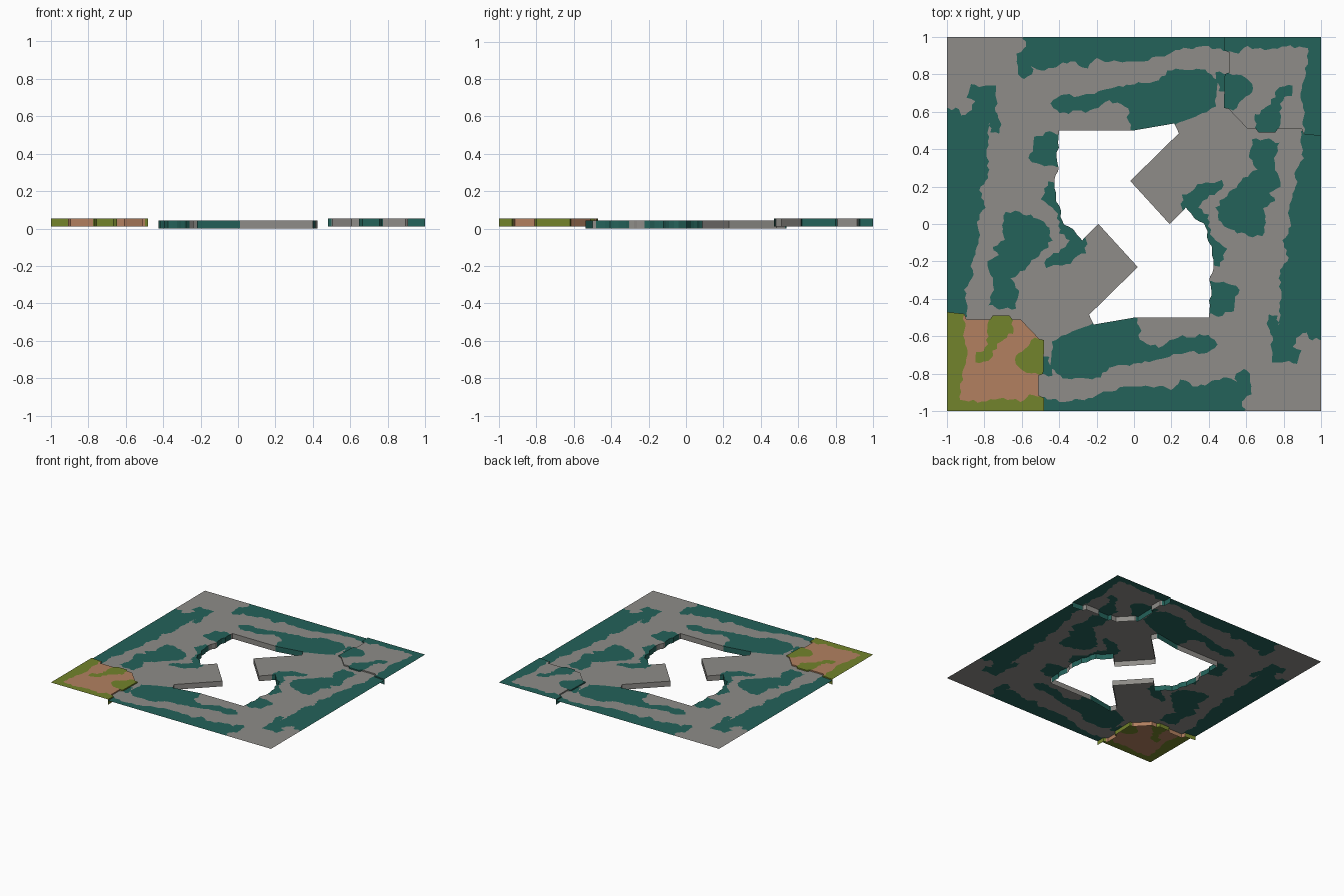
import bpy, random
from mathutils import Vector
from mathutils.geometry import delaunay_2d_cdt

if "Cube" in bpy.data.objects:
    bpy.data.objects.remove(bpy.data.objects["Cube"])

random.seed(4)
TOP, CORNER_TOP, DROP = 0.043, 0.053, 0.043


def material(name, rgb):
    m = bpy.data.materials.new(name)
    m.diffuse_color = (*rgb, 1)
    m.use_nodes = True
    m.node_tree.nodes["Principled BSDF"].inputs["Base Color"].default_value = m.diffuse_color
    return m


stone = material("grey stone", (0.271, 0.263, 0.246))
moss = material("teal growth", (0.0176, 0.122, 0.102))
clay = material("brown clay", (0.445, 0.216, 0.117))
grass = material("olive grass", (0.171, 0.227, 0.025))


def rough(pts, closed=True, amp=0.009, step=0.022):
    """Subdivide an outline and jitter it into a ragged natural edge."""
    out = []
    for i in range(len(pts) if closed else len(pts) - 1):
        a, b = Vector(pts[i]), Vector(pts[(i + 1) % len(pts)])
        n = max(1, round((b - a).length / step))
        side = Vector((a.y - b.y, b.x - a.x)).normalized()
        for k in range(n):
            p = a.lerp(b, k / n) + side * random.uniform(-amp, amp)
            out.append((max(-1, min(1, p.x)), max(-1, min(1, p.y))))
    return out


def turned(pts):
    """The map repeats itself when turned half way round."""
    return [(-x, -y) for x, y in pts]


def inside(p, poly):
    hit = False
    x, y = p
    for i in range(len(poly)):
        (x1, y1), (x2, y2) = poly[i - 1], poly[i]
        if (y1 > y) != (y2 > y) and x < (x2 - x1) * (y - y1) / (y2 - y1) + x1:
            hit = not hit
    return hit


# Central opening with its two straight ledges and one ragged bank per half
ledge = [(-0.40, 0.50), (0, 0.50), (0.215, 0.537), (0.24, 0.485), (-0.02, 0.23), (0.19, 0)]
bank = [(0.28, 0.09), (0.33, 0.03), (0.37, 0.0), (0.39, -0.04), (0.395, -0.09), (0.42, -0.12),
        (0.42, -0.24), (0.405, -0.30), (0.41, -0.36), (0.40, -0.48)]
half = ledge + rough(bank, closed=False, amp=0.006)
hole = half + turned(half)

# Raised corner outline
corner = [(-1, -0.47), (-0.905, -0.48), (-0.895, -0.51), (-0.77, -0.51), (-0.755, -0.49),
          (-0.665, -0.49), (-0.65, -0.51), (-0.605, -0.51), (-0.505, -0.615), (-0.48, -0.62),
          (-0.485, -0.80), (-0.51, -0.81), (-0.51, -0.915), (-0.48, -0.93), (-0.48, -1), (-1, -1)]

# Growth on the raised corner
corner_rim = rough([(-0.905, -0.44), (-0.91, -0.62), (-0.89, -0.70), (-0.915, -0.81), (-0.93, -0.94),
                    (-0.835, -0.95), (-0.72, -0.93), (-0.61, -0.945), (-0.56, -0.915), (-0.45, -0.92),
                    (-0.45, -1.1), (-1.1, -1.1), (-1.1, -0.44)])
corner_tongue = rough([(-0.77, -0.47), (-0.65, -0.47), (-0.65, -0.58), (-0.70, -0.61), (-0.75, -0.68),
                       (-0.78, -0.74), (-0.845, -0.74), (-0.84, -0.69), (-0.79, -0.66), (-0.78, -0.58)])
corner_side = rough([(-0.46, -0.60), (-0.46, -0.81), (-0.55, -0.80), (-0.62, -0.77), (-0.635, -0.70),
                     (-0.58, -0.67), (-0.55, -0.62)])

# Growth on the main ground (one half, the other is turned)
edge_strip = rough([(-1.1, 0.615), (-0.93, 0.615), (-0.92, 0.575), (-0.88, 0.595), (-0.85, 0.65),
                    (-0.895, 0.675), (-0.87, 0.74), (-0.74, 0.74), (-0.73, 0.665), (-0.745, 0.60),
                    (-0.71, 0.53), (-0.72, 0.49), (-0.76, 0.49), (-0.775, 0.55), (-0.78, 0.40),
                    (-0.78, 0.245), (-0.825, 0.18), (-0.79, 0.085), (-0.845, 0.01), (-0.825, -0.085),
                    (-0.87, -0.20), (-0.86, -0.27), (-0.905, -0.35), (-0.89, -0.50), (-1.1, -0.50)])
inner_patch = rough([(-0.685, 0.065), (-0.61, 0.065), (-0.515, 0.03), (-0.45, -0.02), (-0.44, -0.085),
                     (-0.475, -0.14), (-0.53, -0.18), (-0.585, -0.245), (-0.665, -0.29), (-0.62, -0.355),
                     (-0.63, -0.45), (-0.72, -0.45), (-0.775, -0.435), (-0.745, -0.33), (-0.78, -0.205),
                     (-0.72, -0.165), (-0.755, -0.12), (-0.69, -0.085), (-0.71, -0.005)])
upper_fringe = rough([(-0.53, 0.46), (-0.45, 0.49), (-0.37, 0.48), (-0.37, 0.31), (-0.50, 0.31),
                      (-0.56, 0.35), (-0.535, 0.41)])
lower_fringe = rough([(-0.46, 0.225), (-0.37, 0.225), (-0.34, 0.01), (-0.27, -0.06), (-0.25, -0.085),
                      (-0.26, -0.15), (-0.34, -0.205), (-0.47, -0.235), (-0.47, -0.18), (-0.385, -0.14),
                      (-0.34, -0.085), (-0.395, -0.05), (-0.41, 0.05), (-0.49, 0.13)])
back_strip = rough([(-0.61, 1.1), (-0.58, 0.95), (-0.62, 0.91), (-0.62, 0.80), (-0.585, 0.77),
                    (-0.54, 0.80), (-0.55, 0.85), (-0.50, 0.82), (-0.415, 0.84), (-0.34, 0.87),
                    (-0.25, 0.835), (-0.20, 0.88), (-0.13, 0.87), (0.03, 0.87), (0.14, 0.895),
                    (0.245, 0.93), (0.38, 0.95), (0.50, 0.925), (0.50, 1.1)])
back_patch = rough([(-0.44, 0.64), (-0.41, 0.68), (-0.235, 0.695), (-0.10, 0.73), (-0.02, 0.75),
                    (0.11, 0.76), (0.20, 0.825), (0.38, 0.825), (0.445, 0.77), (0.435, 0.635),
                    (0.33, 0.57), (0.22, 0.53), (0, 0.49), (-0.035, 0.545), (-0.03, 0.62),
                    (-0.13, 0.66), (-0.235, 0.60), (-0.395, 0.595)])
corner_foot = rough([(-0.50, -0.70), (-0.455, -0.71), (-0.435, -0.81), (-0.50, -0.80)])

ground_half = [edge_strip, inner_patch, upper_fringe, lower_fringe, back_strip, back_patch, corner_foot]
ground_patches = ground_half + [turned(p) for p in ground_half]
corner_patches = [corner_rim, corner_tongue, corner_side]

# Triangulate the whole square with every outline as a cut line
verts, edges = [], []
square = [(-1, -1), (1, -1), (1, 1), (-1, 1)]
for poly in [square, hole, corner, turned(corner), *ground_patches,
             *corner_patches, *[turned(p) for p in corner_patches]]:
    base, n = len(verts), len(poly)
    verts += [Vector(p) for p in poly]
    edges += [(base + i, base + (i + 1) % n) for i in range(n)]
co, _, tris, *_ = delaunay_2d_cdt(verts, edges, [], 0, 1e-5)

# Sort triangles into zones and paint them
zones = {"hole": [], "ground": [], "front_corner": [], "back_corner": []}
edge_zone = {}
for t in tris:
    a, b, c = (co[i] for i in t)
    area = (b - a).cross(c - a) if len(a) == 2 else 0
    if area < 0:
        t = t[::-1]
    p = (a + b + c) / 3
    q = -p
    if inside(p, hole):
        zone, painted = "hole", False
    elif inside(p, corner):
        zone, painted = "front_corner", any(inside(p, k) for k in corner_patches)
    elif inside(q, corner):
        zone, painted = "back_corner", any(inside(q, k) for k in corner_patches)
    else:
        zone, painted = "ground", any(inside(p, k) for k in ground_patches)
    zones[zone].append((t, int(painted)))
    for i in range(3):
        edge_zone[(t[i], t[(i + 1) % 3])] = zone


def build(name, z, mats, drops_to):
    """Open sheet with skirts hanging wherever it meets the zone drops_to."""
    index, points, faces, paint = {}, [], [], []

    def vert(i, h):
        if (i, h) not in index:
            index[(i, h)] = len(points)
            points.append((co[i].x, co[i].y, h))
        return index[(i, h)]

    for t, m in zones[name]:
        faces.append([vert(i, z) for i in t])
        paint.append(m)
        for k in range(3):
            a, b = t[k], t[(k + 1) % 3]
            if edge_zone.get((b, a)) == drops_to:
                faces.append([vert(a, z), vert(a, z - DROP), vert(b, z - DROP), vert(b, z)])
                paint.append(m)
    mesh = bpy.data.meshes.new(name)
    mesh.from_pydata(points, [], faces)
    for m in mats:
        mesh.materials.append(m)
    mesh.polygons.foreach_set("material_index", paint)
    mesh.update()
    bpy.context.collection.objects.link(bpy.data.objects.new(name, mesh))


build("ground", TOP, [stone, moss], "hole")
build("front_corner", CORNER_TOP, [clay, grass], "ground")
build("back_corner", CORNER_TOP, [stone, moss], "ground")
